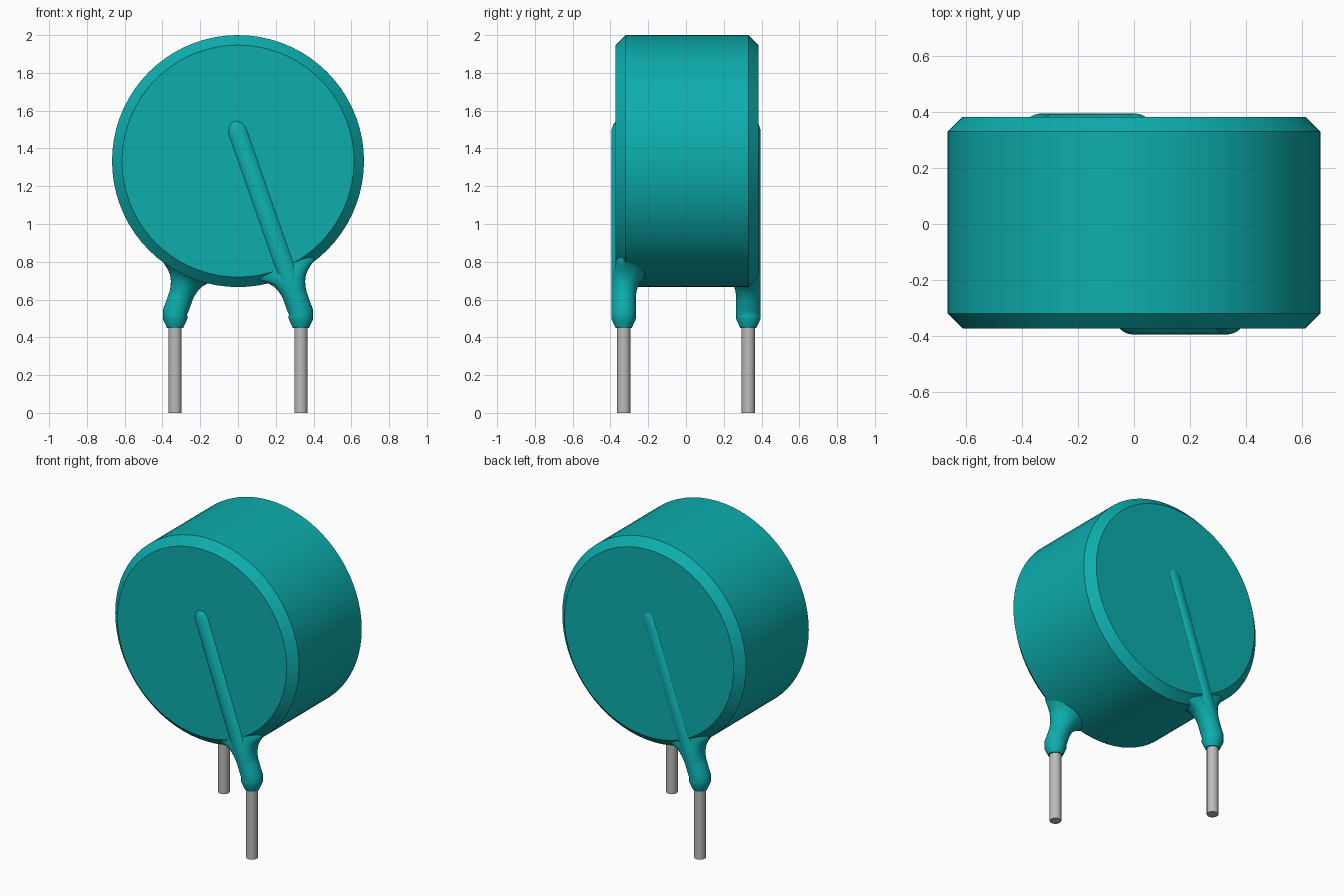
import bpy, bmesh, math
from mathutils import Vector

cube = bpy.data.objects.get("Cube")
if cube:
    bpy.data.objects.remove(cube, do_unlink=True)


def material(name, color):
    m = bpy.data.materials.new(name)
    m.use_nodes = True
    m.diffuse_color = color
    bsdf = m.node_tree.nodes["Principled BSDF"]
    bsdf.inputs["Base Color"].default_value = color
    bsdf.inputs["Roughness"].default_value = 0.5
    return m


teal = material("teal coating", (0.004, 0.42, 0.42, 1))
metal = material("grey metal", (0.5, 0.5, 0.5, 1))


def loft(name, rings, sides, mat, angle=30):
    """Skin closed rings given as (centre, u axis, v axis, inner v scale)."""
    bm = bmesh.new()
    loops = []
    for c, u, v, inner in rings:
        loop = []
        for i in range(sides):
            a = 2 * math.pi * i / sides
            s = math.sin(a)
            loop.append(bm.verts.new(c + u * math.cos(a) + v * s * (inner if s < 0 else 1)))
        loops.append(loop)
    for a, b in zip(loops, loops[1:]):
        for i in range(sides):
            j = (i + 1) % sides
            bm.faces.new((a[i], a[j], b[j], b[i]))
    bm.faces.new(loops[0])
    bm.faces.new(loops[-1])
    bmesh.ops.recalc_face_normals(bm, faces=bm.faces)
    me = bpy.data.meshes.new(name)
    bm.to_mesh(me)
    bm.free()
    me.materials.append(mat)
    ob = bpy.data.objects.new(name, me)
    bpy.context.collection.objects.link(ob)
    bpy.ops.object.select_all(action="DESELECT")
    ob.select_set(True)
    bpy.context.view_layer.objects.active = ob
    bpy.ops.object.shade_smooth_by_angle(angle=math.radians(angle))
    return ob


X, Y, Z = Vector((1, 0, 0)), Vector((0, 1, 0)), Vector((0, 0, 1))

# Chamfered disc body
R, CHAMFER, HALF = 0.667, 0.053, 0.378
body_rings = []
for y, r in ((-HALF, R - CHAMFER), (-HALF + CHAMFER, R), (HALF - CHAMFER, R), (HALF, R - CHAMFER)):
    body_rings.append((Vector((0, y + 0.005, 2 - R)), X * r, Z * r, 1))
loft("disc_body", body_rings, 72, teal)

# Each lead: pin, coated sleeve running up the face, and flared joint at the rim
ROD, PIN = 0.065, 0.035
elbow = Vector((0.333, 0, 0.53))
tip = Vector((-0.02, 0, 1.54))
axis = (tip - elbow).normalized()
across = Vector((axis.z, 0, -axis.x))
length = (tip - elbow).length

for label, side in (("front", 1), ("back", -1)):
    def place(p):
        return Vector((p.x * side, p.y * side, p.z))

    def ring(centre, u, r, out=None, inner=1):
        out = out or r
        c = Vector((centre.x, -0.33, centre.z))
        return (place(c), place(u) * r, place(-Y) * out, inner)

    base = Vector((elbow.x, 0, 0))
    loft(label + "_pin", [ring(base, X, PIN), ring(base + Z * 0.5, X, PIN)], 24, metal)

    # Sleeve: tapered foot, elbow, straight run, rounded end
    sleeve = [ring(base + Z * 0.45, X, 0.043), ring(base + Z * 0.498, X, ROD)]
    for z, blend in ((0.515, 0.25), (0.535, 0.6)):
        u = X.lerp(across, blend).normalized()
        sleeve.append(ring(elbow + Z * (z - elbow.z), u, ROD))
    for t, r in ((0.04, ROD), (length - 0.045, ROD), (length - 0.015, 0.055),
                 (length + 0.005, 0.04), (length + 0.015, 0.015)):
        sleeve.append(ring(elbow + axis * t, across, r))
    loft(label + "_sleeve", sleeve, 32, teal, 40)

    # Joint: rings widen towards the rim, kept flush with the disc face
    joint = []
    for t, r, out in ((0.08, 0.063, 0.063), (0.12, 0.068, 0.065), (0.15, 0.076, 0.064),
                      (0.18, 0.091, 0.062), (0.2, 0.108, 0.058), (0.22, 0.132, 0.054),
                      (0.245, 0.165, 0.048), (0.28, 0.15, 0.044)):
        joint.append(ring(elbow + axis * t, across, r, out, r / out))
    loft(label + "_joint", joint, 32, teal, 60)
